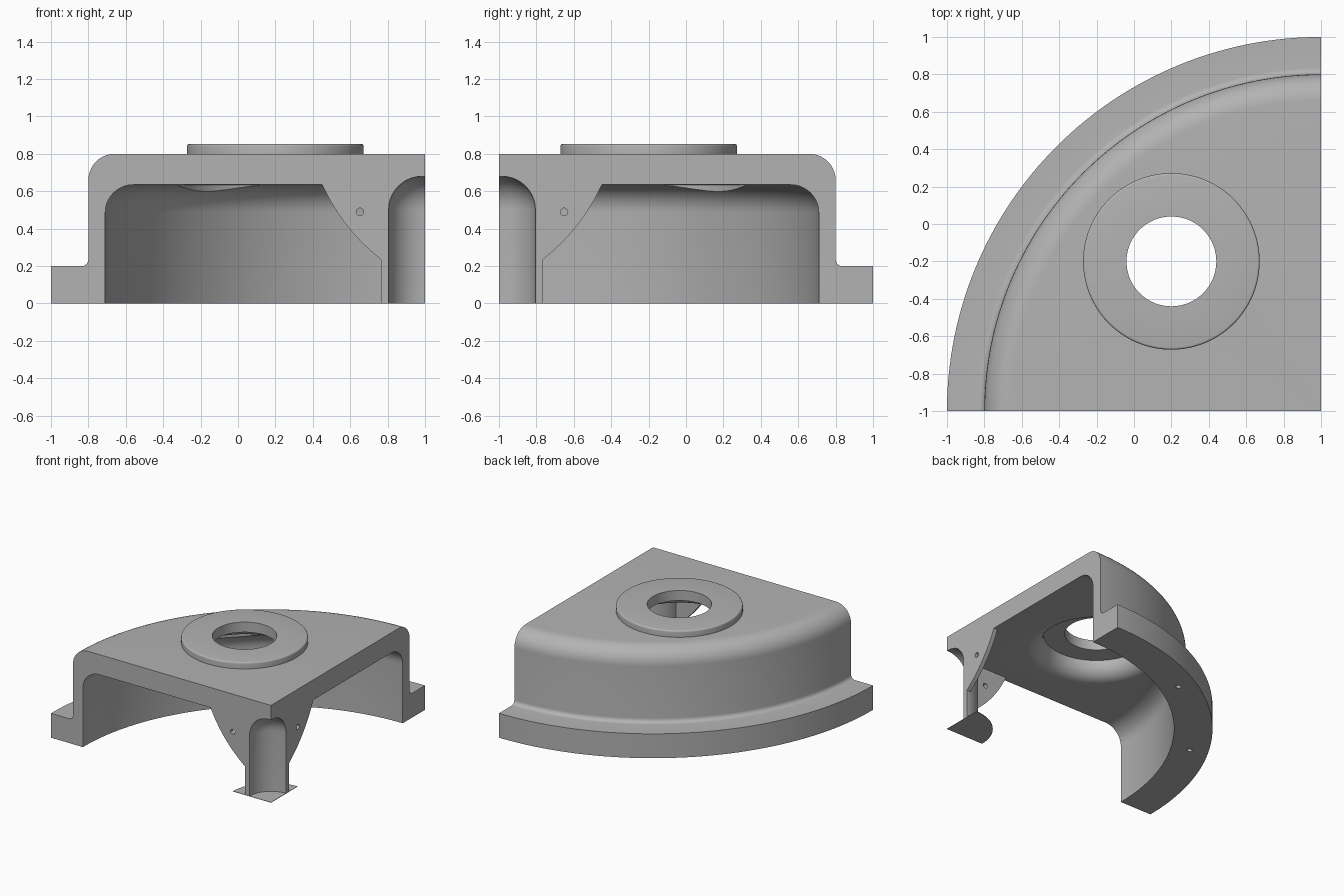
import bpy, bmesh
from math import pi, cos, sin, radians

cube = bpy.data.objects.get("Cube")
if cube:
    bpy.data.objects.remove(cube, do_unlink=True)

GREY = (0.45, 0.45, 0.45, 1)
metal = bpy.data.materials.new("plain grey")
metal.use_nodes = True
metal.diffuse_color = GREY
metal.node_tree.nodes["Principled BSDF"].inputs["Base Color"].default_value = GREY

AXIS = (1, -1)          # axis of the quarter housing
PORT = (0.2, -0.2)      # centre of the round opening


def arc(cr, cz, rad, start, end, n=10):
    """Points of an arc in the (radius, height) plane, angles in degrees."""
    angles = [radians(start + (end - start) * i / n) for i in range(n + 1)]
    return [(cr + rad * cos(a), cz + rad * sin(a)) for a in angles]


def finish(name, bm):
    bmesh.ops.remove_doubles(bm, verts=bm.verts, dist=1e-5)
    bmesh.ops.recalc_face_normals(bm, faces=bm.faces)
    mesh = bpy.data.meshes.new(name)
    bm.to_mesh(mesh)
    bm.free()
    mesh.materials.append(metal)
    obj = bpy.data.objects.new(name, mesh)
    bpy.context.collection.objects.link(obj)
    return obj


def lathe(name, profile, centre, start=0, sweep=360, steps=96):
    """Turn a closed (radius, height) profile; a partial turn gets end caps."""
    bm = bmesh.new()
    full = sweep == 360
    rings = []
    for i in range(steps if full else steps + 1):
        a = radians(start + sweep * i / steps)
        rings.append([bm.verts.new((centre[0] + r * cos(a), centre[1] + r * sin(a), z))
                      for r, z in profile])
    n = len(profile)
    for i in range(steps):
        p, q = rings[i], rings[(i + 1) % len(rings)]
        for j in range(n):
            k = (j + 1) % n
            if profile[j][0] > 0 or profile[k][0] > 0:
                bm.faces.new((p[j], p[k], q[k], q[j]))
    if not full:
        bm.faces.new(rings[0])
        bm.faces.new(rings[-1])
    return finish(name, bm)


def activate(obj):
    bpy.ops.object.select_all(action='DESELECT')
    obj.select_set(True)
    bpy.context.view_layer.objects.active = obj


def cut(obj, cutter):
    cutter.hide_render = True
    mod = obj.modifiers.new("cut", 'BOOLEAN')
    mod.operation = 'DIFFERENCE'
    mod.solver = 'EXACT'
    mod.object = cutter
    activate(obj)
    bpy.ops.object.modifier_apply(modifier=mod.name)
    bpy.data.objects.remove(cutter, do_unlink=True)


def pin(location, depth, rotation=(0, 0, 0)):
    bpy.ops.mesh.primitive_cylinder_add(vertices=24, radius=0.02, depth=depth,
                                        location=location, rotation=rotation)
    obj = bpy.context.object
    obj.data.materials.append(metal)
    return obj


# Housing: flange, wall, roof and hollow centre post in one quarter turn
housing_profile = (
    [(0, 0.8)] + arc(1.66, 0.66, 0.14, 90, 0)
    + arc(1.835, 0.235, 0.035, 180, 270, 6)
    + [(2, 0.2), (2, 0), (1.71, 0)]
    + arc(1.56, 0.485, 0.15, 0, 90)
    + [(0.235, 0.635), (0.235, 0), (0.195, 0)]
    + arc(0.015, 0.5, 0.18, 0, 90) + [(0, 0.68)])
housing = lathe("housing", housing_profile, AXIS, 90, 90, 64)

# Round opening with a flared recess under the roof
opening = lathe("opening_cutter",
                [(0, 0.6), (0.525, 0.6)] + arc(0.525, 0.759, 0.125, 270, 180)
                + [(0.4, 0.77), (0.24, 0.77), (0.24, 0.9), (0, 0.9)], PORT)
cut(housing, opening)

# Blind bolt holes under the flange
for angle in (120, 150):
    a = radians(angle)
    cut(housing, pin((AXIS[0] + 1.855 * cos(a), AXIS[1] + 1.855 * sin(a), 0), 0.24))

# Raised ring around the opening
ring = lathe("opening_ring",
             [(0.24, 0.8), (0.472, 0.8)] + arc(0.46, 0.841, 0.012, 0, 90, 4)
             + [(0.24, 0.853)], PORT)

# Thin foot under the post
foot = lathe("post_foot", [(0, 0), (0.345, 0), (0.345, 0.003), (0, 0.003)],
             AXIS, 90, 90, 32)


# Curved ribs joining post and roof, one on each cut face
def rib(name, along_x):
    start, end, bulge, n = (0.235, 0.235), (0.55, 0.635), 0.031, 16
    dr, dz = end[0] - start[0], end[1] - start[1]
    length = (dr * dr + dz * dz) ** 0.5
    outline = [(0.225, 0.635), (0.225, 0.235)]
    for i in range(n + 1):
        t = i / n
        b = 4 * bulge * t * (1 - t) / length
        outline.append((start[0] + dr * t + dz * b, start[1] + dz * t - dr * b))
    bm = bmesh.new()
    sides = []
    for w in (0, 0.035):
        sides.append([bm.verts.new((1 - r, w - 1, z) if along_x else (1 - w, r - 1, z))
                      for r, z in outline])
        bm.faces.new(sides[-1])
    for j in range(len(outline)):
        k = (j + 1) % len(outline)
        bm.faces.new((sides[0][j], sides[0][k], sides[1][k], sides[1][j]))
    obj = finish(name, bm)
    if along_x:
        cut(obj, pin((0.652, -1, 0.49), 0.2, (pi / 2, 0, 0)))
    else:
        cut(obj, pin((1, -0.652, 0.49), 0.2, (0, pi / 2, 0)))
    return obj


ribs = [rib("front_rib", True), rib("side_rib", False)]

for obj in [housing, ring, foot] + ribs:
    activate(obj)
    bpy.ops.object.shade_smooth_by_angle(angle=radians(30))
